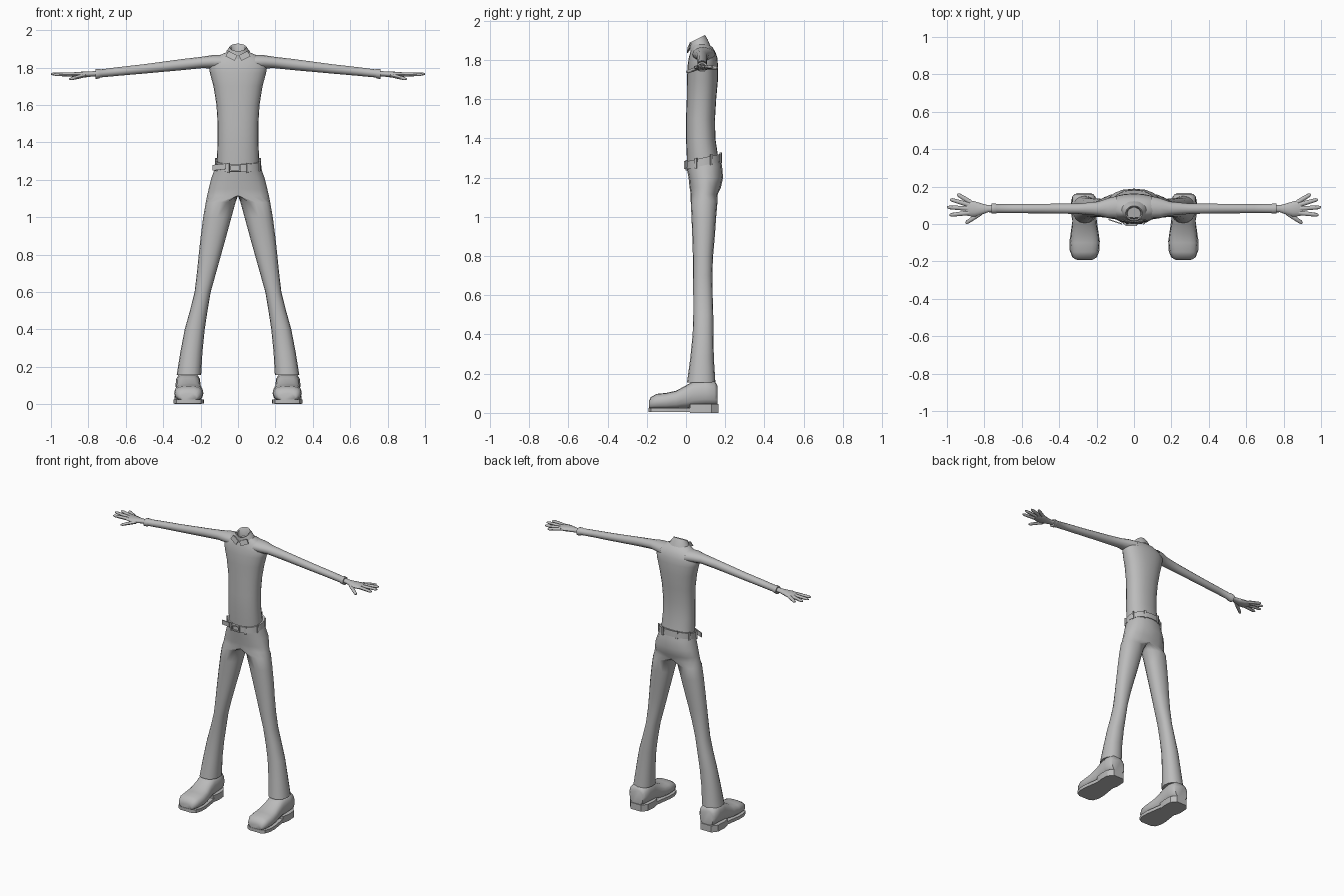
import bpy, bmesh, math
from mathutils import Vector

if "Cube" in bpy.data.objects:
    bpy.data.objects.remove(bpy.data.objects["Cube"])

grey = bpy.data.materials.new("plain_grey")
grey.diffuse_color = (0.5, 0.5, 0.5, 1)
grey.use_nodes = True
grey.node_tree.nodes["Principled BSDF"].inputs["Base Color"].default_value = grey.diffuse_color


def finish(name, bm, mirror=False, angle=50):
    bmesh.ops.recalc_face_normals(bm, faces=bm.faces)
    me = bpy.data.meshes.new(name)
    bm.to_mesh(me)
    bm.free()
    ob = bpy.data.objects.new(name, me)
    bpy.context.collection.objects.link(ob)
    me.materials.append(grey)
    if mirror:
        m = ob.modifiers.new("mirror", 'MIRROR')
        m.merge_threshold = 0.0005
    bpy.ops.object.select_all(action='DESELECT')
    ob.select_set(True)
    bpy.context.view_layer.objects.active = ob
    bpy.ops.object.shade_smooth_by_angle(angle=math.radians(angle))
    return ob


def loft(name, rings, start=True, end=True, closed=False, mirror=False, angle=50, seam=False):
    """Skin a list of point rings; seam drops the faces lying on x = 0."""
    bm = bmesh.new()
    rows = [[bm.verts.new(p) for p in r] for r in rings]
    n = len(rows[0])
    pairs = list(zip(rows, rows[1:])) + ([(rows[-1], rows[0])] if closed else [])
    for a, b in pairs:
        for i in range(n):
            j = (i + 1) % n
            quad = (a[i], a[j], b[j], b[i])
            if not (seam and all(v.co.x < 1e-5 for v in quad)):
                bm.faces.new(quad)
    if start and not closed:
        bm.faces.new(rows[0])
    if end and not closed:
        bm.faces.new(rows[-1])
    if seam:
        bmesh.ops.delete(bm, geom=[v for v in bm.verts if not v.link_faces], context='VERTS')
    return finish(name, bm, mirror, angle)


def power(v, e):
    return math.copysign(abs(v) ** e, v)


def oval(c, u, v, n=16, e=1.0):
    """Oval ring about c with half axes u and v; e below 1 squares it off."""
    c, u, v = Vector(c), Vector(u), Vector(v)
    angs = [-math.pi / 2 + math.tau * i / n for i in range(n)]
    return [c + u * power(math.cos(a), e) + v * power(math.sin(a), e) for a in angs]


def level(z, x0, x1, y0, y1, tilt=0, n=16, e=0.9):
    """Horizontal ring, rising towards the back by tilt."""
    hy = (y1 - y0) / 2
    return oval(((x0 + x1) / 2, (y0 + y1) / 2, z), ((x1 - x0) / 2, 0, 0), (0, hy, hy * tilt), n, e)


def across(x, y0, y1, z0, z1, n=12):
    """Ring facing along x."""
    return oval((x, (y0 + y1) / 2, (z0 + z1) / 2), (0, (y1 - y0) / 2, 0), (0, 0, (z1 - z0) / 2), n)


def prism(name, pts, z0, z1, **kw):
    return loft(name, [[(x, y, z) for x, y in pts] for z in (z0, z1)], angle=30, **kw)


def box(name, c, u, v, w, mirror=False):
    """Box with half axes u, v, w."""
    c, u, v, w = map(Vector, (c, u, v, w))
    ring = [u + v, v - u, -u - v, u - v]
    return loft(name, [[c + p - w for p in ring], [c + p + w for p in ring]], mirror=mirror, angle=30)


# shirt body up to the base of the neck
body = [(1.255, .113, .006, .172), (1.31, .113, .004, .163), (1.40, .109, .0, .15),
        (1.50, .109, .0, .148), (1.60, .115, .004, .154), (1.70, .131, .005, .163),
        (1.77, .15, .008, .163), (1.81, .157, .014, .16), (1.84, .14, .022, .15),
        (1.865, .10, .03, .135), (1.88, .066, .033, .115)]
loft("shirt_body", [level(z, -w, w, a, b, n=24) for z, w, a, b in body], end=False)

# open collar, turned inwards at the rim
collar = [(1.862, .074, .018, .122, .3), (1.885, .062, .018, .11, .45),
          (1.908, .045, .018, .097, .5), (1.904, .038, .025, .09, .5), (1.86, .036, .026, .088, .2)]
loft("collar", [level(z, -w, w, a, b, t, 24, 1) for z, w, a, b, t in collar], start=False)

# collar points lying on the chest
box("collar_point", (.035, .015, 1.862), (.024, .006, .012), (.008, -.002, -.014), (0, .003, 0), True)

# sleeves
sleeve = [(.09, .03, .15, 1.79, 1.868), (.14, .033, .138, 1.795, 1.866), (.19, .045, .12, 1.797, 1.858),
          (.30, .054, .109, 1.786, 1.845), (.50, .057, .108, 1.768, 1.818), (.64, .058, .107, 1.756, 1.802),
          (.735, .058, .107, 1.747, 1.79), (.74, .055, .11, 1.742, 1.793), (.762, .055, .11, 1.738, 1.791)]
loft("sleeve", [across(*r) for r in sleeve], start=False, mirror=True)

# hands: palm, then fingers from a root to a tip
palm = [(.75, .062, .102, 1.752, 1.784), (.78, .063, .101, 1.752, 1.78), (.81, .052, .108, 1.748, 1.779),
        (.85, .04, .121, 1.746, 1.777), (.885, .042, .127, 1.75, 1.774), (.90, .05, .12, 1.755, 1.77)]
loft("palm", [across(*r) for r in palm], mirror=True)
fingers = {"little_finger": ((.875, .117, 1.762), (.945, .16, 1.76)),
           "ring_finger": ((.88, .102, 1.763), (.983, .132, 1.764)),
           "middle_finger": ((.88, .082, 1.764), (1.0, .09, 1.766)),
           "index_finger": ((.88, .06, 1.763), (.987, .048, 1.763)),
           "thumb": ((.82, .058, 1.758), (.90, .004, 1.738))}
for name, (root, tip) in fingers.items():
    root, tip = Vector(root), Vector(tip)
    d = (tip - root).normalized()
    side = d.cross(Vector((0, 0, 1))).normalized()
    up = side.cross(d)
    loft(name, [oval(root.lerp(tip, t), side * r, up * r * .85, 8)
                for t, r in ((0, .0125), (.5, .0115), (.88, .010), (1, .005))], mirror=True)


# trousers: half of the seat joined on x = 0, running into one flared leg
def half_seat(z, w, y0, y1, tilt=0):
    ring = level(z, -w, w, y0, y1, tilt)
    a, b = ring[8], ring[0]
    for i in range(9, 16):
        ring[i] = a.lerp(b, (i - 8) / 8)
    for i in (0, *range(8, 16)):
        ring[i].x = 0
    return ring


seat = [(1.285, .119, .003, .176, .2), (1.25, .128, .005, .184, .1), (1.20, .145, .013, .189, 0),
        (1.15, .157, .018, .178, 0), (1.115, .165, .024, .162, 0)]
leg = [(1.08, .013, .172, .024, .161), (1.0, .035, .186, .028, .154), (.90, .062, .199, .032, .147),
       (.80, .09, .21, .035, .138), (.70, .118, .22, .036, .134), (.60, .146, .232, .037, .136),
       (.50, .163, .257, .037, .139), (.40, .178, .285, .034, .14), (.28, .19, .308, .022, .142),
       (.155, .197, .328, .005, .15)]
loft("trousers", [half_seat(*r) for r in seat] + [level(*r) for r in leg],
     start=False, mirror=True, seam=True)

# belt band, lower at the front
band = [(1.262, -.012), (1.262, .007), (1.302, .005), (1.302, -.014)]
loft("belt", [level(z, -.118 - o, .118 + o, .004 - o, .176 + o, .22, 24) for z, o in band],
     closed=True, angle=30)

# belt loops spread round the band
for k in range(8):
    a = math.tau * (k + .5) / 8
    ca, sa = power(math.cos(a), .9), power(math.sin(a), .9)
    out = Vector((math.cos(a) * .8, math.sin(a) * 1.1, 0)).normalized()
    box("belt_loop", (.126 * ca, .09 + .094 * sa, 1.282 + .02 * sa),
        out.cross(Vector((0, 0, 1))) * .006, (0, 0, .027), out * .004)

# buckle frame and loose strap end
for x in (-.042, .012):
    box("buckle_side", (x, -.006, 1.264), (.004, 0, 0), (0, .005, 0), (0, 0, .02))
for z in (1.247, 1.281):
    box("buckle_bar", (-.015, -.006, z), (.027, 0, 0), (0, .005, 0), (0, 0, .004))
box("strap_end", (-.10, .012, 1.268), (.036, -.012, .004), (.001, .003, 0), (0, 0, .015))

# shoes: upper, front sole, heel
upper = [(-.19, .265, .045, .02, .056), (-.18, .265, .062, .018, .08), (-.15, .264, .074, .016, .097),
         (-.10, .263, .078, .016, .102), (-.05, .263, .073, .018, .113), (0, .265, .065, .022, .14),
         (.04, .266, .064, .03, .163), (.10, .267, .067, .035, .17), (.145, .268, .063, .035, .163),
         (.16, .268, .05, .04, .14)]
loft("shoe_upper", [oval((cx, y, (a + b) / 2), (w, 0, 0), (0, 0, (b - a) / 2), 16, .75)
                    for y, cx, w, a, b in upper], mirror=True)
outline = [(-.04, -.192), (-.066, -.178), (-.08, -.14), (-.081, -.09), (-.072, -.03), (-.062, .04)]
sole = [(.264 + x, y) for x, y in outline] + [(.264 - x, y) for x, y in reversed(outline)]
prism("shoe_sole", sole, .004, .026, mirror=True)
heel = [(-.062, .02), (-.072, .07), (-.068, .13), (-.04, .165)]
prism("shoe_heel", [(.268 + x, y) for x, y in heel] + [(.268 - x, y) for x, y in reversed(heel)],
      0, .045, mirror=True)
